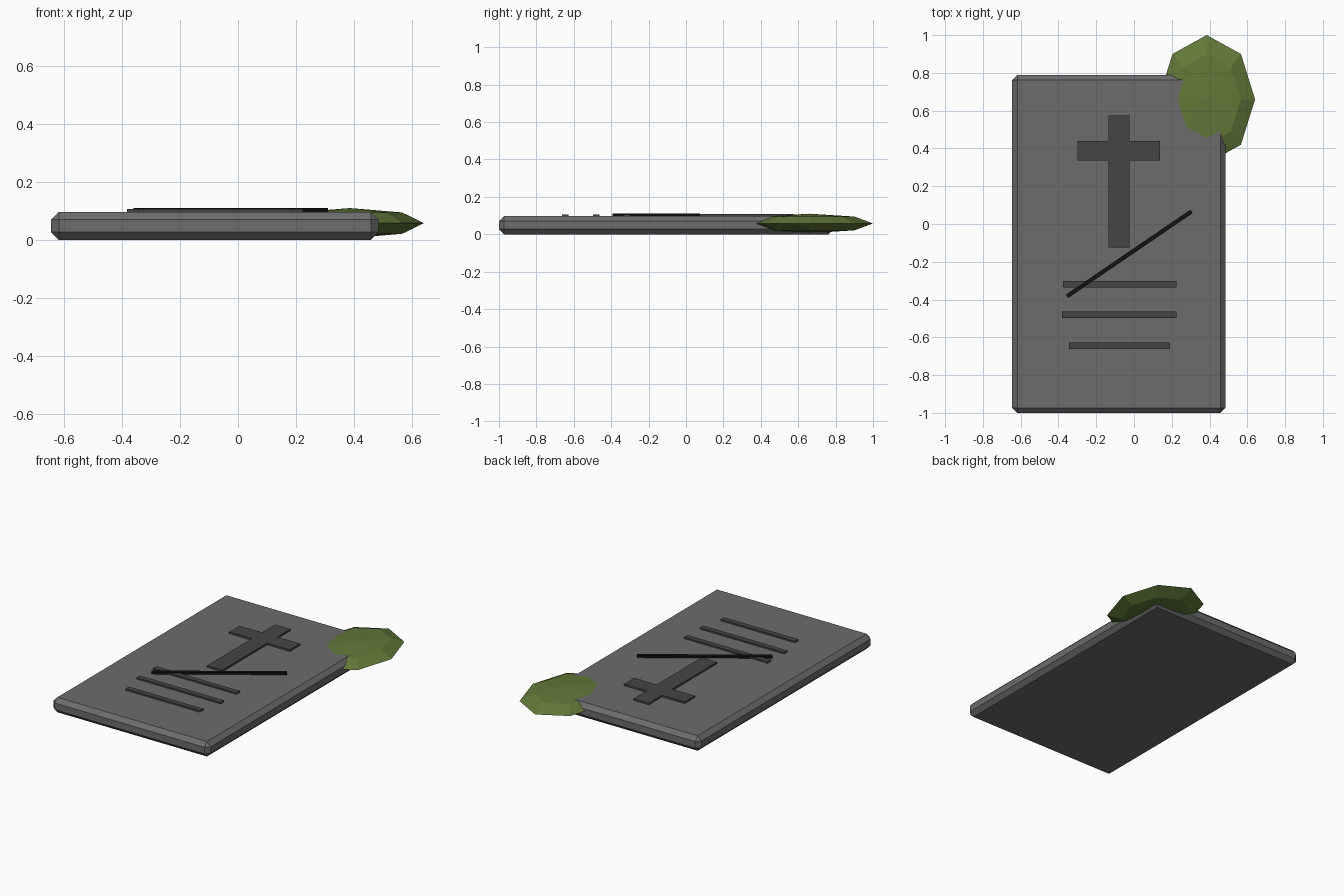
import bpy, bmesh, math
from mathutils import Matrix

if "Cube" in bpy.data.objects:
    bpy.data.objects.remove(bpy.data.objects["Cube"])


def material(name, rgb):
    m = bpy.data.materials.new(name)
    m.diffuse_color = (*rgb, 1)
    m.use_nodes = True
    m.node_tree.nodes["Principled BSDF"].inputs["Base Color"].default_value = m.diffuse_color
    return m


STONE = material("stone", (0.15, 0.15, 0.155))
RELIEF = material("dark_stone", (0.06, 0.06, 0.062))
BLACK = material("crack_black", (0.006, 0.006, 0.007))
MOSS = material("moss_green", (0.12, 0.19, 0.04))


def finish(name, bm, mat):
    bmesh.ops.recalc_face_normals(bm, faces=bm.faces[:])
    me = bpy.data.meshes.new(name)
    bm.to_mesh(me)
    bm.free()
    me.materials.append(mat)
    ob = bpy.data.objects.new(name, me)
    bpy.context.collection.objects.link(ob)
    return ob


def box(name, size, loc, mat, angle=0, bevel=0):
    bm = bmesh.new()
    bmesh.ops.create_cube(bm, size=1)
    bmesh.ops.scale(bm, vec=size, verts=bm.verts[:])
    if bevel:
        bmesh.ops.bevel(bm, geom=bm.edges[:], offset=bevel, segments=1,
                        affect='EDGES')
    bmesh.ops.transform(bm, matrix=Matrix.Translation(loc) @ Matrix.Rotation(angle, 4, 'Z'),
                        verts=bm.verts[:])
    return finish(name, bm, mat)


# Chamfered slab lying flat
box("slab", (1.13, 1.79, 0.097), (-0.08, -0.105, 0.0485), STONE, bevel=0.027)

# Raised cross: one outline, extruded
half = [(0.055, -0.125), (0.055, 0.335), (0.218, 0.335),
        (0.218, 0.44), (0.055, 0.44), (0.055, 0.575)]
outline = half + [(-x, y) for x, y in reversed(half)]
bm = bmesh.new()
face = bm.faces.new([bm.verts.new((x - 0.08, y, 0.09)) for x, y in outline])
ext = bmesh.ops.extrude_face_region(bm, geom=[face])
bmesh.ops.translate(bm, vec=(0, 0, 0.0185),
                    verts=[v for v in ext["geom"] if isinstance(v, bmesh.types.BMVert)])
finish("cross", bm, RELIEF)

# Raised inscription bars
for i, (x0, x1, y) in enumerate([(-0.377, 0.224, -0.318),
                                 (-0.382, 0.224, -0.48),
                                 (-0.345, 0.19, -0.645)]):
    box(f"inscription_bar_{i + 1}", (x1 - x0, 0.035, 0.017),
        ((x0 + x1) / 2, y, 0.0985), RELIEF)

# Diagonal crack
dx, dy = 0.66, 0.45
box("crack", (math.hypot(dx, dy), 0.022, 0.02), (-0.025, -0.158, 0.101),
    BLACK, angle=math.atan2(dy, dx))

# Flattened moss clump over the back corner
bm = bmesh.new()
bmesh.ops.create_uvsphere(bm, u_segments=8, v_segments=4, radius=1)
bmesh.ops.scale(bm, vec=(0.256, 0.34, 0.052), verts=bm.verts[:])
bmesh.ops.translate(bm, vec=(0.385, 0.66, 0.058), verts=bm.verts[:])
finish("moss", bm, MOSS)
